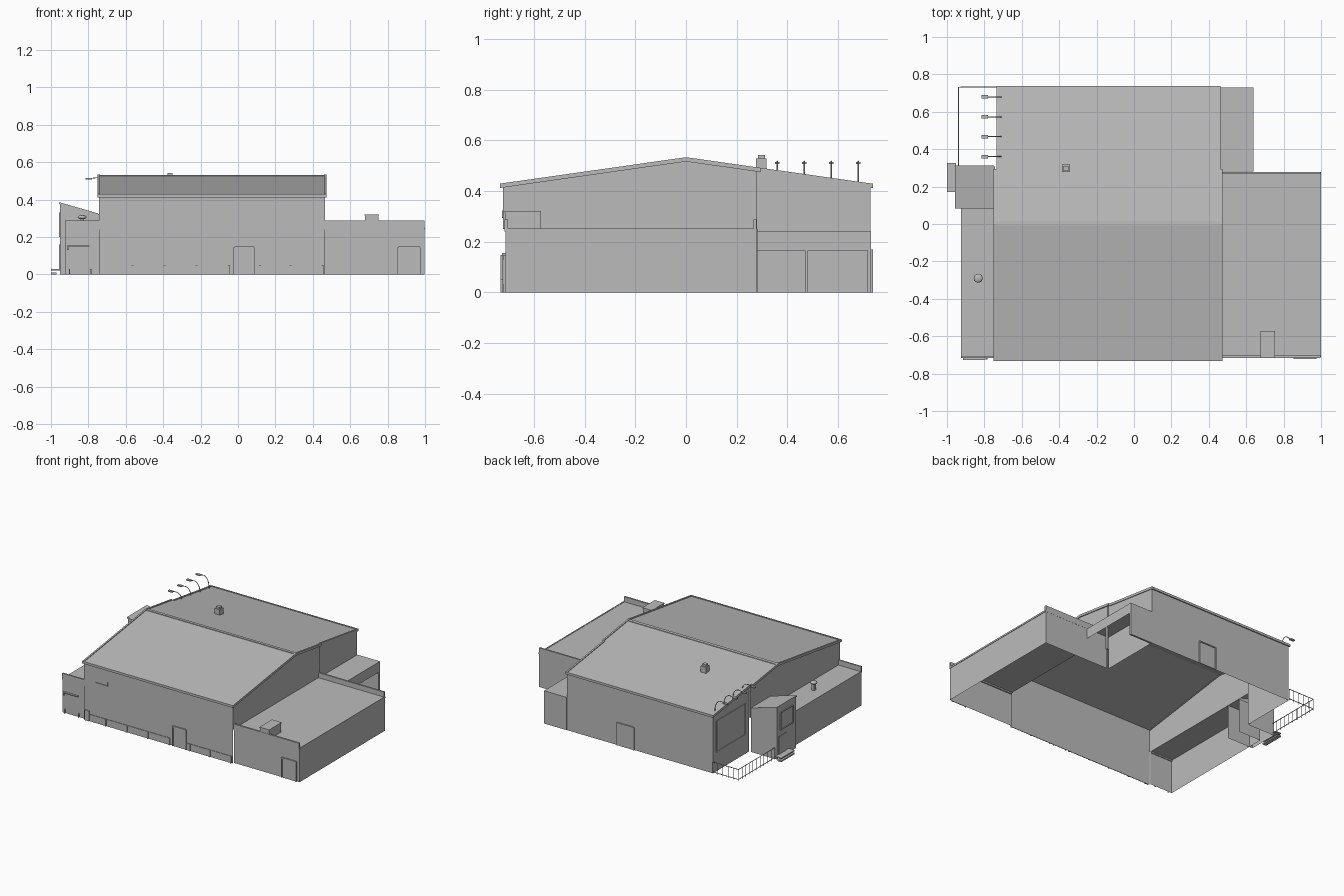
import bpy, bmesh, math
from mathutils import Vector

cube = bpy.data.objects.get("Cube")
if cube:
    bpy.data.objects.remove(cube, do_unlink=True)

grey = bpy.data.materials.new("plain_grey")
grey.use_nodes = True
grey.diffuse_color = (0.5, 0.5, 0.5, 1)
grey.node_tree.nodes["Principled BSDF"].inputs["Base Color"].default_value = (0.5, 0.5, 0.5, 1)

DIRS = {"bottom": (0, 0, -1), "left": (-1, 0, 0), "right": (1, 0, 0)}


def finish(name, bm):
    mesh = bpy.data.meshes.new(name)
    bm.to_mesh(mesh)
    bm.free()
    mesh.materials.append(grey)
    obj = bpy.data.objects.new(name, mesh)
    bpy.context.collection.objects.link(obj)
    return obj


def prism(name, profile, a, b, axis="x", drop=()):
    """Extrude a profile along x (y, z points) or y (x, z points), leaving out named sides."""
    bm = bmesh.new()
    place = (lambda p, t: (t, p[0], p[1])) if axis == "x" else (lambda p, t: (p[0], t, p[1]))
    face = bm.faces.new([bm.verts.new(place(p, a)) for p in profile])
    ext = bmesh.ops.extrude_face_region(bm, geom=[face], use_keep_orig=True)
    verts = [v for v in ext["geom"] if isinstance(v, bmesh.types.BMVert)]
    shift = Vector((b - a, 0, 0)) if axis == "x" else Vector((0, b - a, 0))
    bmesh.ops.translate(bm, verts=verts, vec=shift)
    bmesh.ops.recalc_face_normals(bm, faces=bm.faces)
    bm.normal_update()
    gone = [f for f in bm.faces if any(f.normal.dot(Vector(DIRS[d])) > 0.9 for d in drop)]
    bmesh.ops.delete(bm, geom=gone, context="FACES")
    return finish(name, bm)


def box(name, x, y, z, drop=()):
    rect = [(y[0], z[0]), (y[1], z[0]), (y[1], z[1]), (y[0], z[1])]
    return prism(name, rect, x[0], x[1], "x", drop)


def sheet(name, points):
    """One flat wall face, turned outwards."""
    bm = bmesh.new()
    face = bm.faces.new([bm.verts.new(p) for p in points])
    face.normal_update()
    if face.normal.dot(face.calc_center_median() - Vector((0, 0, 0.2))) < 0:
        face.normal_flip()
    return finish(name, bm)


def rod(name, points, radius, smooth=False):
    curve = bpy.data.curves.new(name, "CURVE")
    curve.dimensions = "3D"
    curve.bevel_depth = radius
    curve.bevel_resolution = 1
    curve.use_fill_caps = True
    spline = curve.splines.new("POLY")
    spline.points.add(len(points) - 1)
    for sp, p in zip(spline.points, points):
        sp.co = (*p, 1)
    curve.materials.append(grey)
    obj = bpy.data.objects.new(name, curve)
    bpy.context.collection.objects.link(obj)
    return obj


def roof_z(y):
    return 0.53 - abs(y) * 0.142


def door(name, x, y, height, out):
    """Thin leaf with a slightly prouder frame."""
    near, far = sorted((y, y + out * 0.004))
    box(name, x, (near, far), (0, height))
    n, f = sorted((y, y + out * 0.009))
    for i, edge in enumerate(x):
        box(f"{name}_jamb_{i}", (edge - 0.004, edge + 0.004), (n, f), (0, height))
    box(name + "_lintel", x, (n, f), (height - 0.005, height + 0.003))


# Main hall walls, open to the side wings below their roofs
W, E, WB, EB = -0.742, 0.465, -0.728, 0.457
F, B = -0.722, 0.728
sheet("hall_front_wall", [(W, F, 0), (E, F, 0), (E, F, 0.425), (W, F, 0.425)])
sheet("hall_back_wall", [(WB, B, 0), (EB, B, 0), (EB, B, 0.425), (WB, B, 0.425)])
for side, x, xb, ys in (("right", E, EB, 0.28), ("left", W, WB, 0.31)):
    top = roof_z(ys) - 0.004
    sheet(f"hall_{side}_gable", [(x, F, 0.25), (x, ys, 0.25), (x, ys, top), (x, 0, 0.526), (x, F, 0.425)])
    sheet(f"hall_{side}_rear_wall", [(xb, ys, 0), (xb, B, 0), (xb, B, 0.425), (xb, ys, top)])
    sheet(f"hall_{side}_step", [(x, ys, 0.25), (xb, ys, 0.25), (xb, ys, top), (x, ys, top)])


# Roof slabs with raised edge trims
def slab(name, x, y, low, high):
    pts = [(y[0], roof_z(y[0]) + low), (y[1], roof_z(y[1]) + low),
           (y[1], roof_z(y[1]) + high), (y[0], roof_z(y[0]) + high)]
    prism(name, pts, x[0], x[1])


for name, x, y in (("front", (-0.75, 0.472), (-0.733, 0)),
                   ("middle", (-0.75, 0.472), (0, 0.295)),
                   ("rear", (-0.735, 0.462), (0.295, 0.737))):
    slab(f"roof_{name}", x, y, -0.01, -0.002)
    slab(f"roof_trim_left_{name}", (x[0], x[0] + 0.012), y, -0.014, 0.003)
    slab(f"roof_trim_right_{name}", (x[1] - 0.012, x[1]), y, -0.014, 0.003)
slab("eave_trim_front", (-0.75, 0.472), (-0.733, -0.722), -0.014, 0.003)
slab("eave_trim_back", (-0.735, 0.462), (0.728, 0.737), -0.014, 0.003)
slab("ridge_cap", (-0.74, 0.46), (-0.008, 0.015), -0.002, 0.002)

# Roof chimney with a stepped cap
box("chimney", (-0.385, -0.342), (0.277, 0.318), (0.475, 0.528))
box("chimney_cap", (-0.378, -0.349), (0.284, 0.311), (0.528, 0.542))

# Right wing
box("right_wing", (E, 0.997), (-0.712, 0.278), (0, 0.25), ("bottom", "left"))
box("right_wing_front_parapet", (E, 0.997), (-0.716, -0.703), (0.24, 0.287))
box("right_wing_back_parapet", (E, 0.997), (0.267, 0.279), (0.24, 0.287))
box("right_wing_edge_trim", (0.991, 1.0), (-0.712, 0.278), (0.24, 0.252))
box("roof_unit", (0.68, 0.752), (-0.714, -0.575), (0.25, 0.315))
box("roof_unit_lid", (0.677, 0.755), (-0.717, -0.572), (0.315, 0.321))

# Covered bay behind the right wing
box("bay_roof", (EB, 0.64), (0.28, 0.73), (0.165, 0.24), ("bottom", "left"))
box("bay_back_wall", (EB, 0.64), (0.716, 0.73), (0, 0.24))
box("bay_post", (0.627, 0.639), (0.47, 0.482), (0, 0.166))

# Left wing
box("left_wing", (-0.924, W), (-0.712, 0.2), (0, 0.25), ("bottom", "right"))
box("left_wing_front_parapet", (-0.924, W), (-0.716, -0.705), (0.24, 0.287))
bm = bmesh.new()
bmesh.ops.create_uvsphere(bm, u_segments=16, v_segments=8, radius=0.024)
for v in bm.verts:
    v.co = (v.co.x - 0.833, v.co.y - 0.29, v.co.z * 0.45 + 0.306)
for f in bm.faces:
    f.smooth = True
finish("vent_dome", bm)
box("vent_neck", (-0.843, -0.823), (-0.3, -0.28), (0.25, 0.3))

# Entrance tower with a single-slope roof
prism("tower", [(-0.952, 0), (W, 0), (W, 0.322), (-0.952, 0.38)], 0.088, 0.308, "y", ("bottom", "right"))
prism("tower_roof", [(-0.957, 0.376), (-0.748, 0.318), (-0.748, 0.326), (-0.957, 0.386)], 0.083, 0.313, "y")
for i, (z0, z1) in enumerate(((0.2, 0.205), (0.325, 0.33))):
    box(f"tower_window_rail_{i}", (-0.958, -0.952), (0.12, 0.27), (z0, z1))
for i, y in enumerate((0.12, 0.265)):
    box(f"tower_window_side_{i}", (-0.958, -0.952), (y, y + 0.005), (0.2, 0.33))
box("tower_door", (-0.956, -0.952), (0.2, 0.29), (0.03, 0.16))
box("landing", (-1.0, -0.952), (0.17, 0.325), (0.022, 0.03))
box("landing_step", (-1.0, -0.97), (0.17, 0.325), (0, 0.01))

# Side panel frame on the rear left wall
for i, z in enumerate((0.14, 0.365)):
    box(f"panel_rail_{i}", (-0.733, -0.728), (0.35, 0.69), (z, z + 0.005))
for i, y in enumerate((0.35, 0.685)):
    box(f"panel_side_{i}", (-0.733, -0.728), (y, y + 0.005), (0.14, 0.365))

# Doors on the front and back
door("front_door", (-0.02, 0.085), -0.722, 0.145, -1)
door("wing_door", (0.857, 0.973), -0.712, 0.145, -1)
door("back_door", (-0.09, 0.045), 0.728, 0.165, 1)

# Low base panels along the front
for i in range(7):
    x = -0.732 + i * 0.172
    if i == 4:
        x0, x1 = 0.09, 0.112
    else:
        x0, x1 = x, x + 0.162
    if i > 4:
        x0, x1 = x0 - 0.015, x1 - 0.015
    box(f"base_panel_{i}", (x0, x1), (-0.726, -0.722), (0, 0.05))
    box(f"base_post_{i}", (x1, x1 + 0.01), (-0.732, -0.722), (0, 0.05))
box("base_pier", (-0.732, -0.697), (-0.73, -0.722), (0, 0.075))
box("wall_bracket", (-0.65, -0.55), (-0.727, -0.722), (0.293, 0.297))
box("wall_bracket_end", (-0.554, -0.55), (-0.727, -0.722), (0.293, 0.322))

# Side entrance canopy on the left wing
box("entry_canopy", (-0.915, -0.795), (-0.726, -0.712), (0.148, 0.155))
box("entry_canopy_end", (-0.915, -0.907), (-0.722, -0.712), (0.13, 0.148))
for i, x in enumerate((-0.9, -0.787)):
    box(f"entry_bollard_{i}", (x - 0.003, x + 0.003), (-0.724, -0.716), (0, 0.03))

# Yard railing
corners = [(-0.938, 0.312), (-0.938, 0.732), (-0.73, 0.732)]
for z in (0.012, 0.085):
    rod("railing_bar", [(x, y, z) for x, y in corners], 0.0025)
spots = [(-0.938, 0.312 + 0.042 * i) for i in range(11)] + [(-0.938 + 0.042 * i, 0.732) for i in range(1, 6)]
for x, y in spots:
    rod("railing_post", [(x, y, 0), (x, y, 0.085)], 0.002)

# Gooseneck lamps over the yard
for y in (0.36, 0.467, 0.573, 0.68):
    base = roof_z(y)
    arc = [(-0.755 + 0.045 * math.cos(t), y, base + (0.517 - base) * math.sin(t))
           for t in [math.pi * k / 12 for k in range(7)]]
    rod("lamp_arm", arc + [(-0.79, y, 0.513)], 0.0025)
    box("lamp_head", (-0.815, -0.78), (y - 0.009, y + 0.009), (0.507, 0.515))
